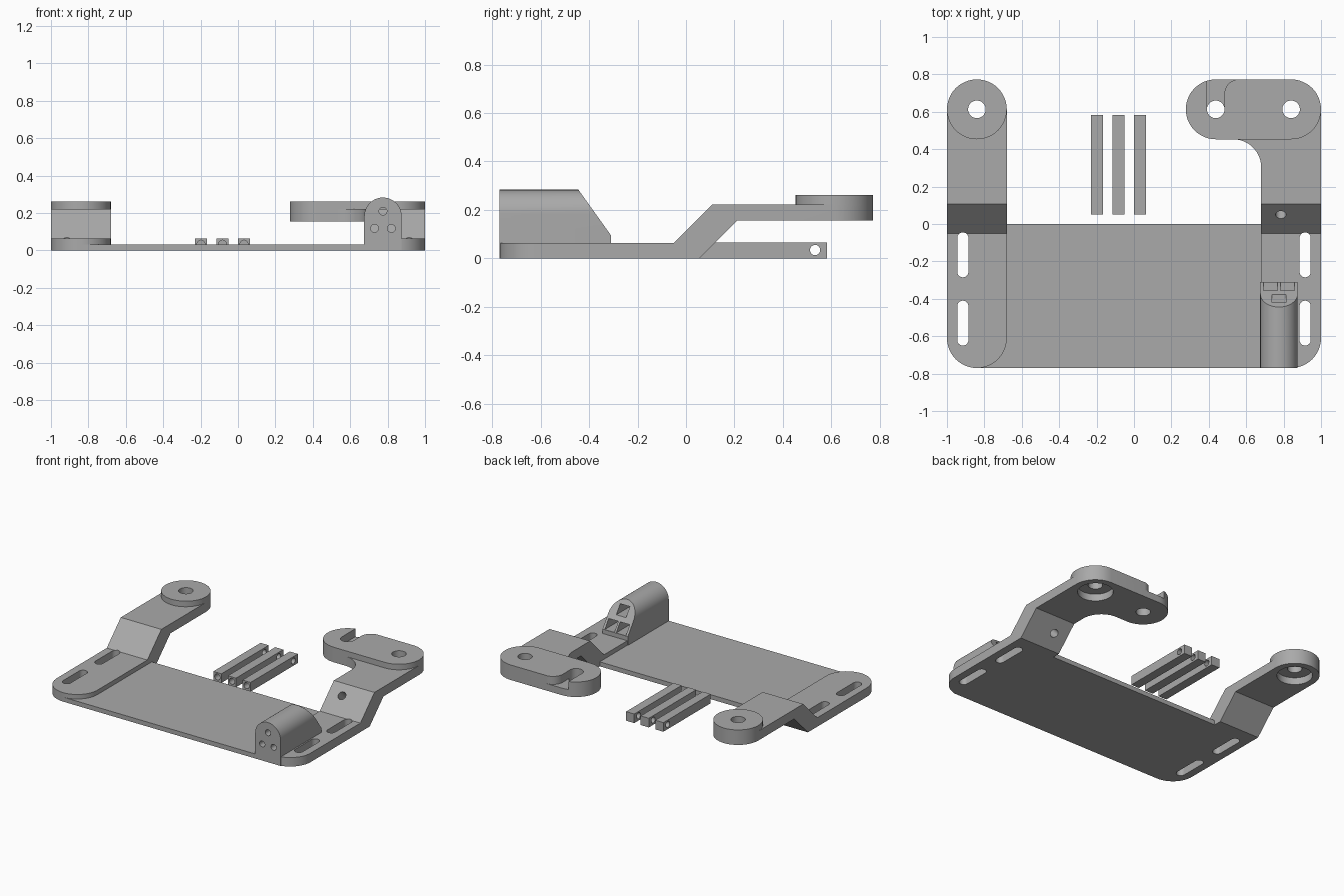
import bpy
from math import sin, cos, pi
from mathutils import Vector, Matrix
import bmesh

if "Cube" in bpy.data.objects:
    bpy.data.objects.remove(bpy.data.objects["Cube"])

grey = bpy.data.materials.new("plain grey")
grey.use_nodes = True
grey.diffuse_color = (0.4, 0.4, 0.4, 1)
grey.node_tree.nodes["Principled BSDF"].inputs["Base Color"].default_value = (0.4, 0.4, 0.4, 1)

# Maps profile coordinates (u, v, depth) to x, y, z for each extrusion axis
AXES = {
    "X": lambda u, v, d: (d, u, v),
    "Y": lambda u, v, d: (u, d, v),
    "Z": lambda u, v, d: (u, v, d),
}


def extrude(name, points, axis, start, end):
    """Closed profile extruded along one axis."""
    bm = bmesh.new()
    low = [bm.verts.new(AXES[axis](u, v, start)) for u, v in points]
    high = [bm.verts.new(AXES[axis](u, v, end)) for u, v in points]
    bm.faces.new(low)
    bm.faces.new(high)
    for i in range(len(points)):
        j = (i + 1) % len(points)
        bm.faces.new((low[i], low[j], high[j], high[i]))
    bmesh.ops.recalc_face_normals(bm, faces=bm.faces)
    mesh = bpy.data.meshes.new(name)
    bm.to_mesh(mesh)
    bm.free()
    obj = bpy.data.objects.new(name, mesh)
    bpy.context.collection.objects.link(obj)
    mesh.materials.append(grey)
    return obj


def arc(cx, cy, r, a0, a1, n=24):
    """Arc points, angles in units of pi."""
    return [(cx + r * cos(pi * (a0 + (a1 - a0) * i / n)),
             cy + r * sin(pi * (a0 + (a1 - a0) * i / n))) for i in range(n + 1)]


def circle(cx, cy, r):
    return arc(cx, cy, r, 0, 2, 48)[:-1]


def tall_slot(cx, y0, y1, r):
    """Upright capsule outline with arc centres at y0 and y1."""
    return arc(cx, y0, r, 1, 2) + arc(cx, y1, r, 0, 1)


def rect(x0, y0, x1, y1):
    return [(x0, y0), (x1, y0), (x1, y1), (x0, y1)]


def combine(obj, other, operation="DIFFERENCE"):
    """Apply a boolean and discard the second solid."""
    mod = obj.modifiers.new("cut", "BOOLEAN")
    mod.operation, mod.solver, mod.object = operation, "EXACT", other
    bpy.context.view_layer.update()
    result = bpy.data.meshes.new_from_object(
        obj.evaluated_get(bpy.context.evaluated_depsgraph_get()))
    obj.modifiers.clear()
    obj.data = result
    bpy.data.objects.remove(other)


def cut(obj, points, axis, start, end):
    combine(obj, extrude("cutter", points, axis, start, end))


R = 0.16            # end radius of arms and pads
CX, CY = 0.84, 0.613  # pad centre
LOW, TOP = 0.155, 0.262

# Stepped side profile shared by both arms
STEP = [(-0.9, 0), (0.055, 0), (0.21, LOW), (0.9, LOW), (0.9, 0.222),
        (0.108, 0.222), (-0.05, 0.064), (-0.9, 0.064)]


def make_arm(name, side):
    arm = extrude(name, STEP, "X", side * CX - 0.2, side * CX + 0.2)
    combine(arm, extrude("outline", tall_slot(side * CX, -0.61, CY, R), "Z", -0.1, 0.5),
            "INTERSECT")
    return arm


def finish_arm(arm, side):
    cut(arm, circle(side * CX, CY, 0.047), "Z", 0, 0.5)
    cut(arm, circle(side * CX, CY, 0.115), "Z", 0.1, LOW + 0.05)
    for y0, y1 in ((-0.62, -0.44), (-0.255, -0.075)):
        cut(arm, tall_slot(side * 0.915, y0, y1, 0.03), "Z", -0.1, 0.3)


# Right arm with a round pad
arm_r = make_arm("right_arm", -1)
combine(arm_r, extrude("pad", circle(-CX, CY, R), "Z", LOW, TOP), "UNION")
finish_arm(arm_r, -1)

# Left arm with a wide pad, a filleted inner corner and a hooked slot
arm_l = make_arm("left_arm", 1)
HX = 0.437
pad = arc(HX, CY, R, 0.5, 1.5) + arc(CX, CY, R, -0.5, 0.5)
fillet = arc(0.53, 0.303, 0.15, 0, 0.5) + [(0.53, 0.5), (0.75, 0.5), (0.75, 0.303)]
combine(arm_l, extrude("fillet", fillet, "Z", LOW, 0.222), "UNION")
combine(arm_l, extrude("pad", pad, "Z", LOW, TOP), "UNION")
finish_arm(arm_l, 1)
hook = (arc(HX, CY, 0.047, 1, 2) + arc(0.56, 0.697, 0.076, 1, 0.5)
        + [(0.56, 0.9), (HX - 0.047, 0.9)])
cut(arm_l, hook, "Z", 0.205, 0.4)
cut(arm_l, circle(HX, CY, 0.047), "Z", 0, 0.5)
# Hole square to the sloping part
drill = extrude("drill", circle(0, 0, 0.028), "Z", -0.2, 0.2)
drill.matrix_world = Matrix.Translation((0.785, 0.05, 0.163)) @ Matrix.Rotation(pi / 4, 4, "X")
combine(arm_l, drill)

# Thin plate joining the arms
plate = extrude("base_plate", rect(-CX, -0.77, CX, 0), "Z", 0, 0.032)
for s in (-1, 1):
    plate.data.update()

# Domed holder block with a sloping back
BX = 0.775
dome = [(BX - 0.1, 0)] + arc(BX, 0.183, 0.1, 1, 0) + [(BX + 0.1, 0)]
block = extrude("holder_block", dome, "Y", -0.77, -0.31)
cut(block, [(-0.445, 0.284), (-0.31, 0.095), (-0.2, 0.095), (-0.2, 0.4), (-0.445, 0.4)],
    "X", 0.5, 1.1)
for x, z in ((BX, 0.21), (BX - 0.045, 0.118), (BX + 0.045, 0.118)):
    cut(block, rect(x - 0.038, z - 0.022, x + 0.038, z + 0.04), "Y", -0.7, -0.2)
    cut(block, circle(x, z, 0.021), "Y", -0.9, -0.6)

# Three loose square bars with a cross hole and an end hole
for i in range(3):
    x = -0.198 + 0.115 * i
    bar = extrude("bar_%d" % (i + 1), rect(x - 0.032, 0.05, x + 0.032, 0.583), "Z", 0, 0.065)
    cut(bar, circle(0.533, 0.034, 0.021), "X", x - 0.1, x + 0.1)
    cut(bar, circle(x, 0.034, 0.021), "Y", 0, 0.2)

# Smooth the curved walls, keep edges sharp
for obj in bpy.context.scene.objects:
    if obj.type == "MESH" and obj.data.materials and obj.data.materials[0] == grey:
        obj.select_set(True)
        bpy.context.view_layer.objects.active = obj
bpy.ops.object.shade_smooth_by_angle(angle=0.5)
